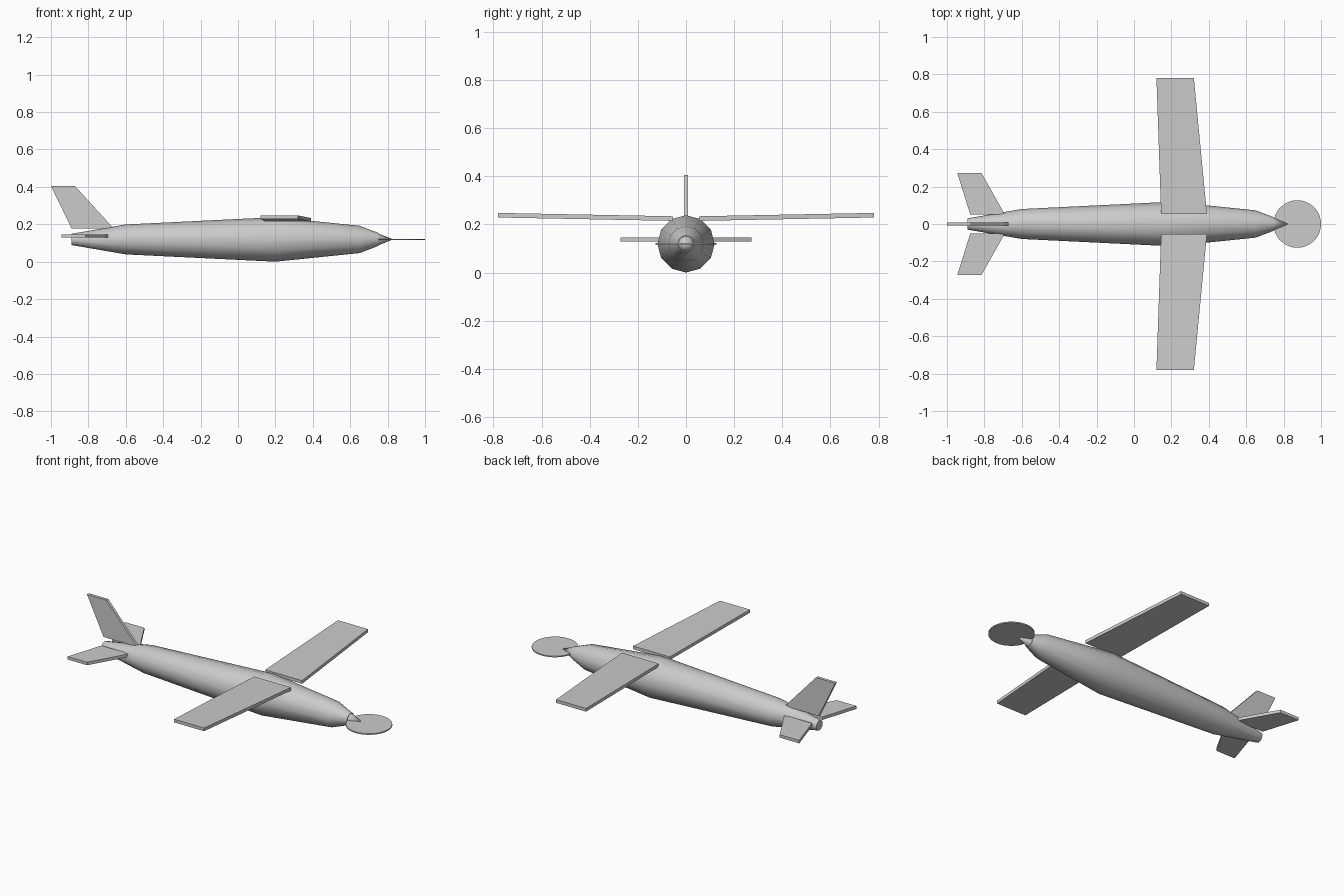
import bpy, bmesh, math
from mathutils import Vector

if "Cube" in bpy.data.objects:
    bpy.data.objects.remove(bpy.data.objects["Cube"])

AXIS_Z = 0.119


def finish(bm, name, smooth=None):
    bmesh.ops.recalc_face_normals(bm, faces=bm.faces)
    me = bpy.data.meshes.new(name)
    bm.to_mesh(me)
    bm.free()
    ob = bpy.data.objects.new(name, me)
    bpy.context.collection.objects.link(ob)
    if smooth:
        bpy.ops.object.select_all(action='DESELECT')
        ob.select_set(True)
        bpy.context.view_layer.objects.active = ob
        bpy.ops.object.shade_smooth_by_angle(angle=math.radians(smooth))
    return ob


def loft(name, stations, sides=12):
    """Round body along x from (x, radius) stations, capped at both ends."""
    bm = bmesh.new()
    rings = []
    for x, r in stations:
        if r == 0:
            rings.append([bm.verts.new((x, 0, AXIS_Z))] * sides)
            continue
        angles = [math.tau * i / sides for i in range(sides)]
        rings.append([bm.verts.new((x, r * math.cos(a), AXIS_Z + r * math.sin(a)))
                      for a in angles])
    for a, b in zip(rings, rings[1:]):
        for i in range(sides):
            j = (i + 1) % sides
            quad = [a[i], a[j], b[j], b[i]]
            bm.faces.new(list(dict.fromkeys(quad)))
    for ring in (rings[0], rings[-1]):
        if len(set(ring)) > 2:
            bm.faces.new(ring)
    return finish(bm, name, 40)


def slab(name, outline, thickness):
    """Flat panel: an outline thickened by the given vector."""
    bm = bmesh.new()
    t = Vector(thickness)
    low = [bm.verts.new(Vector(p) - t / 2) for p in outline]
    high = [bm.verts.new(Vector(p) + t / 2) for p in outline]
    bm.faces.new(low)
    bm.faces.new(high)
    for i in range(len(low)):
        j = (i + 1) % len(low)
        bm.faces.new((low[i], low[j], high[j], high[i]))
    return finish(bm, name)


# Fuselage and spinner
loft("fuselage", [(-0.89, 0.03), (-0.6, 0.08), (0.2, 0.119), (0.65, 0.073), (0.75, 0.035)])
loft("spinner", [(0.745, 0.034), (0.83, 0)])

# Wings with slight dihedral, and tailplanes, one per side
for side, s in (("left", 1), ("right", -1)):
    slab(side + "_wing",
         [(0.145, s * 0.053, 0.224), (0.39, s * 0.053, 0.224),
          (0.32, s * 0.78, 0.238), (0.12, s * 0.78, 0.238)], (0, 0, 0.019))
    slab(side + "_tailplane",
         [(-0.875, s * 0.05, 0.137), (-0.69, s * 0.05, 0.137),
          (-0.815, s * 0.272, 0.137), (-0.945, s * 0.272, 0.137)], (0, 0, 0.018))

# Tail fin
slab("tail_fin", [(-0.89, 0, 0.178), (-0.665, 0, 0.178),
                  (-0.872, 0, 0.405), (-1.0, 0, 0.405)], (0, 0.018, 0))

# Flat propeller disc
bpy.ops.mesh.primitive_cylinder_add(vertices=32, radius=0.127, depth=0.007,
                                    location=(0.873, 0, AXIS_Z))
bpy.context.object.name = "propeller_disc"
bpy.ops.object.shade_smooth_by_angle(angle=math.radians(40))
